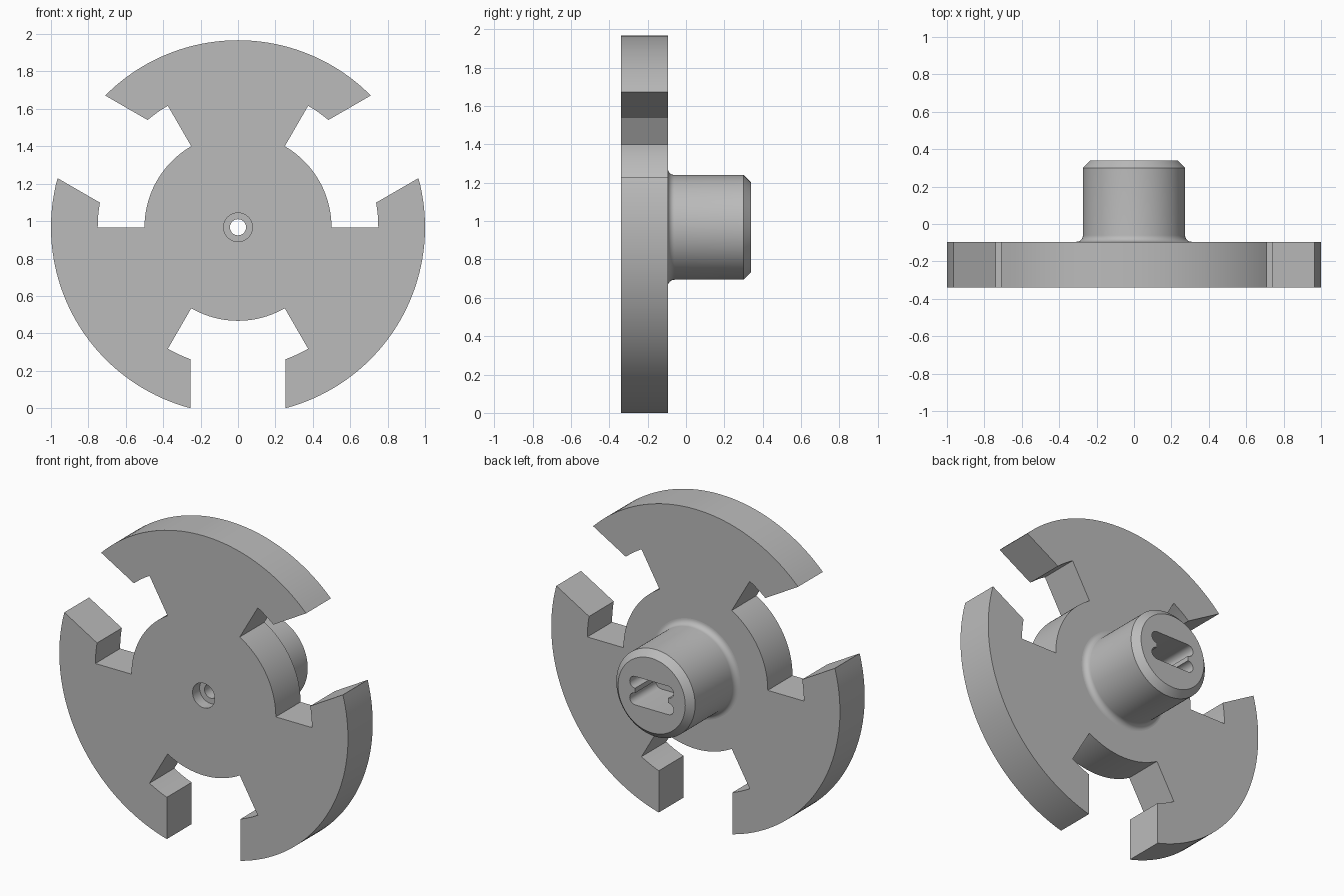
import bpy, bmesh
from math import sin, cos, asin, radians, pi

CZ = 0.967                      # height of the wheel axis
FRONT, BACK, TIP = -0.34, -0.095, 0.34

if "Cube" in bpy.data.objects:
    bpy.data.objects.remove(bpy.data.objects["Cube"])

grey = bpy.data.materials.new("plain grey")
grey.use_nodes = True
COLOUR = (0.5, 0.5, 0.5, 1)
grey.diffuse_color = COLOUR
grey.node_tree.nodes["Principled BSDF"].inputs["Base Color"].default_value = COLOUR


def arc(r, a0, a1, n, cx=0, cz=0):
    steps = [a0 + (a1 - a0) * i / n for i in range(n + 1)]
    return [(cx + r * cos(a), cz + r * sin(a)) for a in steps]


def finish(name, bm):
    bmesh.ops.recalc_face_normals(bm, faces=bm.faces)
    mesh = bpy.data.meshes.new(name)
    bm.to_mesh(mesh)
    bm.free()
    mesh.materials.append(grey)
    ob = bpy.data.objects.new(name, mesh)
    bpy.context.collection.objects.link(ob)
    return ob


def prism(name, outline, y0, y1):
    """Extrude an x/z outline, centred on the axis, from y0 to y1."""
    bm = bmesh.new()
    face = bm.faces.new([bm.verts.new((x, y0, CZ + z)) for x, z in outline])
    new = bmesh.ops.extrude_face_region(bm, geom=[face])["geom"]
    for v in new:
        if isinstance(v, bmesh.types.BMVert):
            v.co.y = y1
    return finish(name, bm)


def lathe(name, profile, n=96):
    """Turn a radius/y profile around the axis and cap both ends."""
    bm = bmesh.new()
    rings = [[bm.verts.new((r * cos(2 * pi * i / n), y, CZ + r * sin(2 * pi * i / n)))
              for i in range(n)] for r, y in profile]
    for a, b in zip(rings, rings[1:]):
        for i in range(n):
            j = (i + 1) % n
            bm.faces.new((a[i], a[j], b[j], b[i]))
    bm.faces.new(rings[0])
    bm.faces.new(rings[-1])
    return finish(name, bm)


def cut(target, cutter):
    mod = target.modifiers.new(cutter.name, "BOOLEAN")
    mod.operation = "DIFFERENCE"
    mod.solver = "EXACT"
    mod.object = cutter
    cutter.hide_render = True
    cutter.hide_viewport = True


# Slotted plate: three undercut notches around the rim
HALF = 0.255
mouth, lip, pocket = asin(HALF), asin(HALF / 0.75), radians(30)
outline = []
for k in range(3):
    a = radians(30 + 120 * k)
    outline += arc(0.75, a - lip, a - pocket, 4)
    outline += arc(0.5, a - pocket, a + pocket, 24)
    outline += arc(0.75, a + pocket, a + lip, 4)
    outline += arc(1, a + mouth, a + radians(120) - mouth, 40)
plate = prism("slotted_plate", outline, FRONT, BACK)

# Hub with a fillet at its root and a chamfered tip
R, FILLET, CHAMFER = 0.273, 0.035, 0.04
root = arc(FILLET, -pi / 2, -pi, 8, R + FILLET, BACK + FILLET)
hub = lathe("hub", [(R + FILLET, BACK - 0.02)] + root
            + [(R, TIP - CHAMFER), (R - CHAMFER, TIP)])

# Axial hole, front counterbore and keyed socket in the hub tip
hole = lathe("hole_cutter", [(0.043, -1), (0.043, 1)], 48)
bore = lathe("counterbore_cutter", [(0.077, -1), (0.077, FRONT + 0.07)], 48)
lobe = arc(0.037, -pi / 2, pi / 2, 10, 0.115, 0.052)
right_top = lobe
left_top = [(-x, z) for x, z in reversed(lobe)]
upper = right_top + left_top
socket = prism("socket_cutter", upper + [(-x, -z) for x, z in upper], 0.08, 1)

cut(plate, bore)
cut(plate, hole)
cut(hub, hole)
cut(hub, socket)

# Smooth the round surfaces and keep hard edges
for ob in (plate, hub):
    bpy.ops.object.select_all(action="DESELECT")
    ob.select_set(True)
    bpy.context.view_layer.objects.active = ob
    for mod in [m.name for m in ob.modifiers]:
        bpy.ops.object.modifier_apply(modifier=mod)
    bpy.ops.object.shade_smooth_by_angle(angle=radians(30))
for helper in (hole, bore, socket):
    bpy.data.objects.remove(helper)
